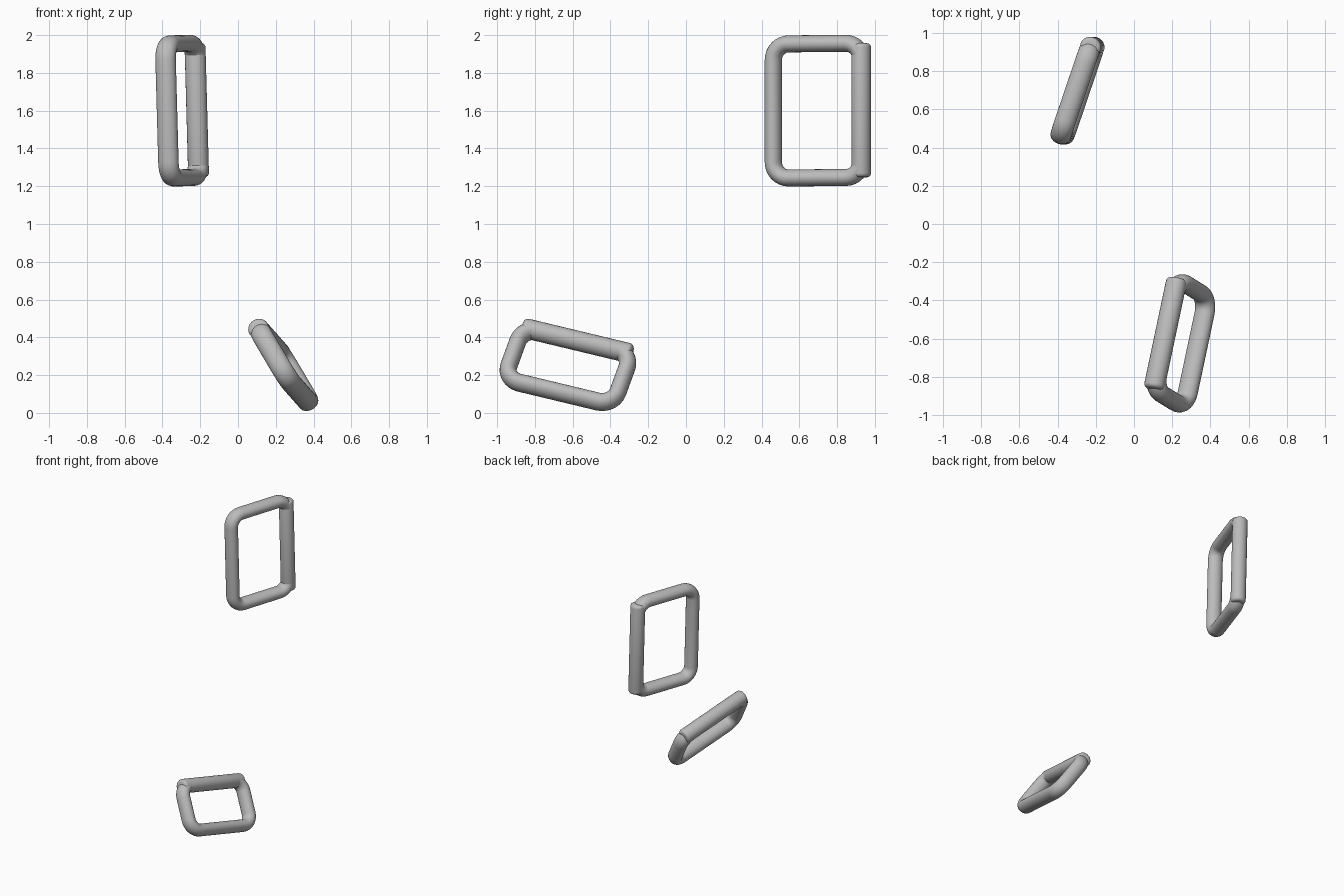
import bpy, bmesh, math
from mathutils import Vector, Matrix

cube = bpy.data.objects.get("Cube")
if cube:
    bpy.data.objects.remove(cube)

# One plain grey metal
grey = bpy.data.materials.new("grey_metal")
grey.use_nodes = True
colour = (0.5, 0.5, 0.5, 1)
grey.diffuse_color = colour
grey.node_tree.nodes["Principled BSDF"].inputs["Base Color"].default_value = colour

SIDES = 24          # around the tube
CORNER_STEPS = 8    # along each rounded corner
CORNER = 0.085      # corner radius of the tube's centre line
FLAT, DEEP = 0.045, 0.055   # tube radii in the loop's plane and across it


def finish(bm, name, matrix):
    bmesh.ops.recalc_face_normals(bm, faces=bm.faces)
    mesh = bpy.data.meshes.new(name)
    bm.to_mesh(mesh)
    bm.free()
    mesh.materials.append(grey)
    obj = bpy.data.objects.new(name, mesh)
    bpy.context.collection.objects.link(obj)
    obj.matrix_world = matrix
    bpy.ops.object.select_all(action="DESELECT")
    obj.select_set(True)
    bpy.context.view_layer.objects.active = obj
    bpy.ops.object.shade_smooth_by_angle(angle=math.radians(60))


def frame(name, width, length, matrix):
    """Oval tube swept round a rounded rectangle in the local xy plane."""
    bm = bmesh.new()
    rings = []
    corners = [(1, 1), (-1, 1), (-1, -1), (1, -1)]
    for quarter, (sx, sy) in enumerate(corners):
        centre = Vector((sx * (width / 2 - CORNER), sy * (length / 2 - CORNER), 0))
        for step in range(CORNER_STEPS + 1):
            a = (quarter + step / CORNER_STEPS) * math.pi / 2
            out = Vector((math.cos(a), math.sin(a), 0))
            ring = []
            for k in range(SIDES):
                b = math.tau * k / SIDES
                reach = CORNER + FLAT * math.cos(b)
                ring.append(bm.verts.new(centre + out * reach + Vector((0, 0, DEEP * math.sin(b)))))
            rings.append(ring)
    for i, ring in enumerate(rings):
        after = rings[(i + 1) % len(rings)]
        for k in range(SIDES):
            m = (k + 1) % SIDES
            bm.faces.new((ring[k], ring[m], after[m], after[k]))
    finish(bm, name, matrix)


def bar(name, width, length, matrix):
    """Slightly thicker rod with rounded ends along one long side."""
    bm = bmesh.new()
    bmesh.ops.create_cone(bm, cap_ends=True, segments=SIDES, radius1=0.052, radius2=0.052, depth=length)
    rims = [e for e in bm.edges if abs(e.verts[0].co.z - e.verts[1].co.z) < 0.001]
    bmesh.ops.bevel(bm, geom=rims, offset=0.022, segments=4, profile=0.5, affect="EDGES")
    bmesh.ops.rotate(bm, verts=bm.verts, matrix=Matrix.Rotation(math.pi / 2, 3, "X"))
    bmesh.ops.scale(bm, verts=bm.verts, vec=(1, 1, 1.07))
    bmesh.ops.translate(bm, verts=bm.verts, vec=(width / 2, 0, 0))
    finish(bm, name, matrix)


def loop(prefix, centre, across, along):
    """Complete loop; the bar lies on the side that 'across' points to."""
    across, along = Vector(across), Vector(along)
    x, y = across.normalized(), along.normalized()
    matrix = Matrix((x, y, x.cross(y))).transposed().to_4x4()
    matrix.translation = centre
    frame(prefix + "_loop", across.length, along.length, matrix)
    bar(prefix + "_bar", across.length, along.length, matrix)


loop("upper", (-0.297, 0.695, 1.6), (0.158, 0.465, 0.004), (-0.02, 0, 0.71))
loop("lower", (0.245, -0.625, 0.246), (-0.161, 0.10, 0.272), (0.121, 0.578, -0.138))
